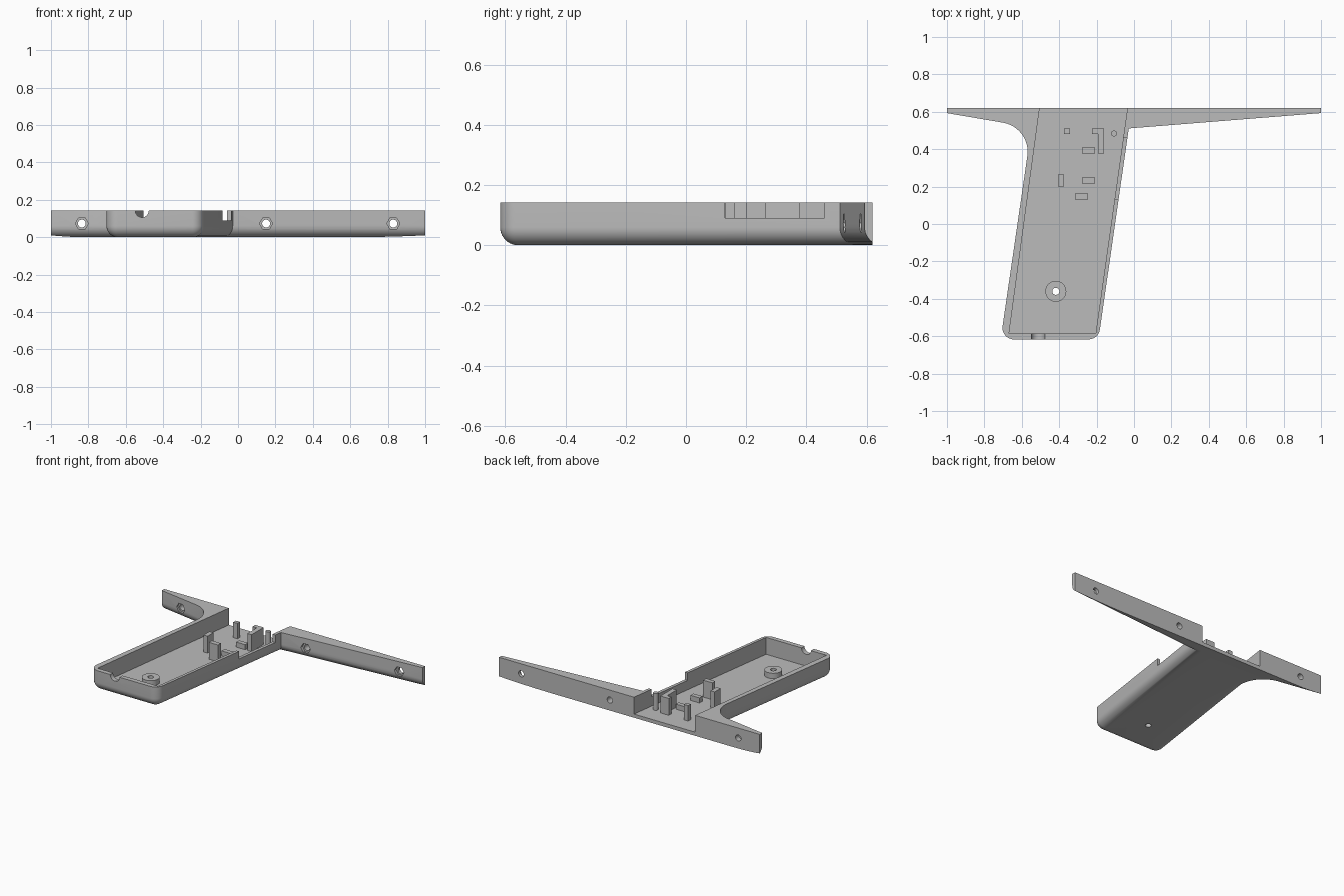
import bpy, bmesh, math
from mathutils import Vector

if "Cube" in bpy.data.objects:
    bpy.data.objects.remove(bpy.data.objects["Cube"], do_unlink=True)

HEIGHT, FLOOR, ROUND = 0.142, 0.025, 0.06

grey = bpy.data.materials.new("plain grey")
grey.use_nodes = True
grey.diffuse_color = (0.5, 0.5, 0.5, 1)
grey.node_tree.nodes["Principled BSDF"].inputs["Base Color"].default_value = (0.5, 0.5, 0.5, 1)


def loft(name, rings):
    """Closed solid through rings of equal point count."""
    bm = bmesh.new()
    loops = [[bm.verts.new(p) for p in ring] for ring in rings]
    for a, b in zip(loops, loops[1:]):
        for i in range(len(a)):
            j = (i + 1) % len(a)
            bm.faces.new((a[i], a[j], b[j], b[i]))
    bm.faces.new(loops[0][::-1])
    bm.faces.new(loops[-1])
    bmesh.ops.recalc_face_normals(bm, faces=bm.faces)
    mesh = bpy.data.meshes.new(name)
    bm.to_mesh(mesh)
    bm.free()
    mesh.materials.append(grey)
    ob = bpy.data.objects.new(name, mesh)
    bpy.context.collection.objects.link(ob)
    return ob


def prism(name, pts, z0, z1):
    return loft(name, [[(x, y, z) for x, y in pts] for z in (z0, z1)])


def box(name, x0, x1, y0, y1, z0, z1):
    return prism(name, [(x0, y0), (x1, y0), (x1, y1), (x0, y1)], z0, z1)


def circle(r, n, turn=0.0):
    return [(r * math.cos(turn + math.tau * i / n), r * math.sin(turn + math.tau * i / n)) for i in range(n)]


def post(name, x, y, r, z0, z1, n=32):
    return prism(name, [(x + a, y + b) for a, b in circle(r, n)], z0, z1)


def bore(name, x, z, r, y0, y1, n=32):
    return loft(name, [[(x + a, y, z + b) for a, b in circle(r, n)] for y in (y0, y1)])


def boolean(ob, cutter, operation="DIFFERENCE"):
    mod = ob.modifiers.new("cut", "BOOLEAN")
    mod.operation, mod.solver, mod.object = operation, "EXACT", cutter
    bpy.context.view_layer.objects.active = ob
    bpy.ops.object.modifier_apply(modifier=mod.name)
    bpy.data.objects.remove(cutter, do_unlink=True)


def inset_outline(corners, d, steps=12):
    """Inset a counter-clockwise outline by d, rounding the corners that have a radius."""
    pts, n = [Vector(c[:2]) for c in corners], len(corners)
    out = []
    for i, (x, y, r) in enumerate(corners):
        u = (pts[i] - pts[i - 1]).normalized()
        v = (pts[(i + 1) % n] - pts[i]).normalized()
        nu, nv = Vector((-u.y, u.x)), Vector((-v.y, v.x))
        miter = (nu + nv) / (1 + nu.dot(nv))
        if r == 0:
            out.append(pts[i] + miter * d)
            continue
        side = 1 if u.cross(v) > 0 else -1
        centre = pts[i] + miter * r * side
        start = math.atan2(nu.y, nu.x)
        sweep = math.atan2(u.cross(v), u.dot(v))
        for k in range(steps + 1):
            a = start + sweep * k / steps
            out.append(centre - Vector((math.cos(a), math.sin(a))) * (r * side - d))
    return out


# Body: handle and two tapering arms, rounded underneath
outline = [(-1.3, 0.644, 0), (-0.548, 0.516, 0.158), (-0.713, -0.617, 0.062),
           (-0.19, -0.617, 0.062), (-0.028, 0.511, 0), (1.3, 0.617, 0),
           (1.3, 1, 0), (-1.3, 1, 0)]
rings = []
for k in range(11):
    a = math.pi / 2 * k / 10
    ring = inset_outline(outline, ROUND * (1 - math.sin(a)))
    rings.append([(p.x, p.y, ROUND * (1 - math.cos(a))) for p in ring])
rings.append([(x, y, HEIGHT) for x, y, z in rings[-1]])
body = loft("half_shell", rings)
boolean(body, box("trim", -1, 1, -0.9, 0.62, -0.1, 0.3), "INTERSECT")

# Open cavity running out through the back
boolean(body, prism("cavity", [(-0.668, -0.585), (-0.205, -0.585), (-0.021, 0.72), (-0.491, 0.72)],
                    FLOOR, 0.3))

# Side window, front cable notch
boolean(body, prism("side_window", [(-0.2, 0.13), (0.0, 0.13), (0.0, 0.46), (-0.15, 0.46)], 0.09, 0.3))
boolean(body, bore("cable_notch", -0.513, HEIGHT, 0.036, -0.7, -0.56))

# Bolt holes with hexagonal nut pockets in the arms
for x, front in ((-0.835, 0.565), (0.15, 0.525), (0.83, 0.579)):
    boolean(body, bore("bolt_hole", x, 0.073, 0.021, 0.3, 0.7))
    boolean(body, bore("nut_pocket", x, 0.073, 0.035, front - 0.1, front + 0.018, 6))

# Screw boss with a through hole
boss = post("screw_boss", -0.418, -0.36, 0.056, FLOOR - 0.005, 0.062, 40)
for ob in (body, boss):
    boolean(ob, post("screw_hole", -0.418, -0.36, 0.019, -0.1, 0.2))

# Supports standing on the floor
low = FLOOR - 0.005
parts = [body, boss, post("locating_pin", -0.107, 0.484, 0.016, low, HEIGHT)]
for name, x0, x1, y0, y1, top in (
        ("back_post", -0.374, -0.342, 0.482, 0.51, 0.132),
        ("left_post", -0.406, -0.374, 0.2, 0.265, HEIGHT),
        ("front_post", -0.316, -0.246, 0.131, 0.163, HEIGHT),
        ("low_rest_back", -0.278, -0.209, 0.377, 0.409, 0.06),
        ("low_rest_front", -0.278, -0.209, 0.217, 0.249, 0.06)):
    parts.append(box(name, x0, x1, y0, y1, low, top))
parts.append(prism("corner_bracket", [(-0.193, 0.377), (-0.16, 0.377), (-0.16, 0.51), (-0.225, 0.51),
                                      (-0.225, 0.48), (-0.193, 0.48)], low, HEIGHT))

# Smooth the rounded faces, keep edges sharp
bpy.ops.object.select_all(action="DESELECT")
for ob in parts:
    ob.select_set(True)
bpy.context.view_layer.objects.active = body
bpy.ops.object.shade_smooth_by_angle(angle=math.radians(30))
